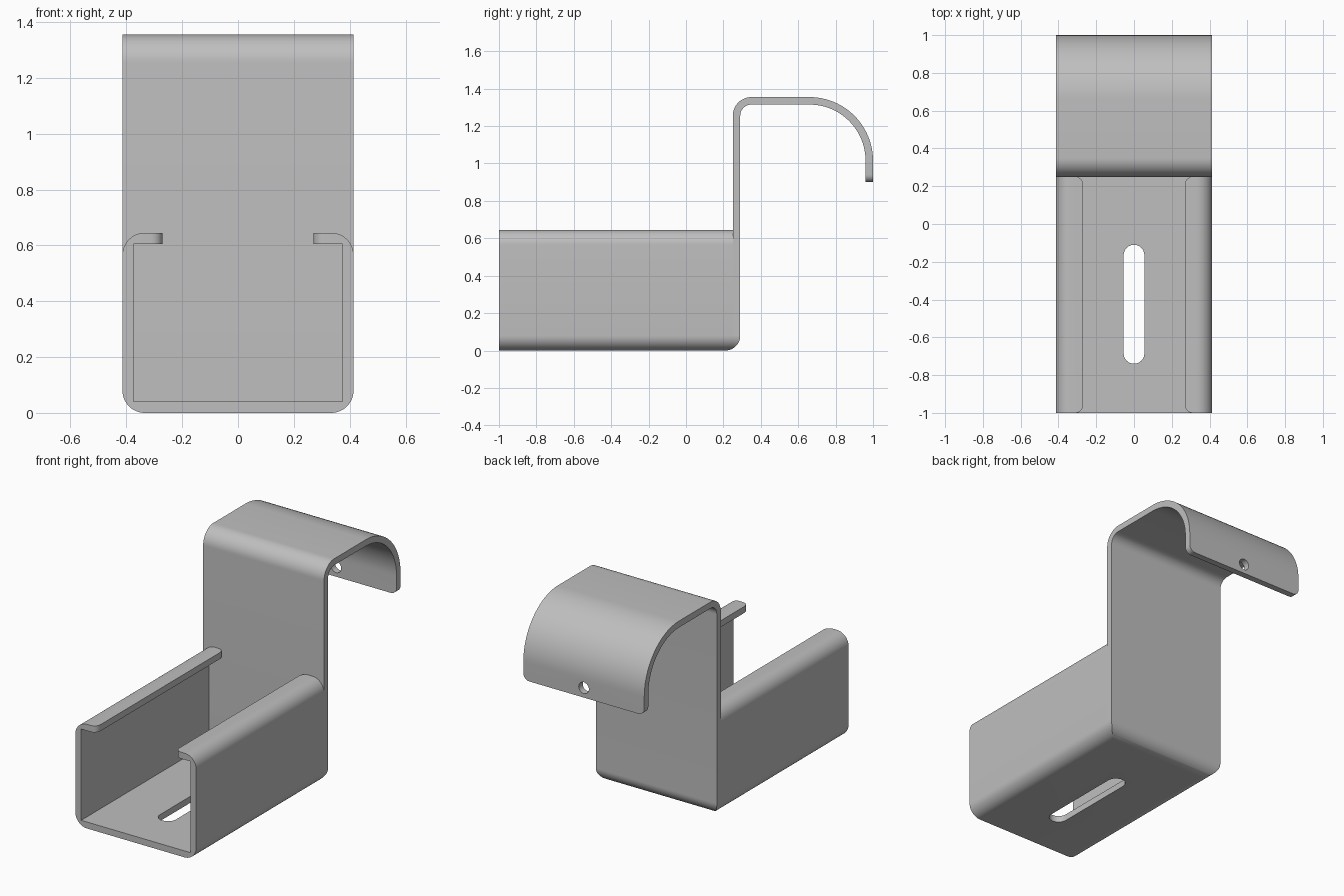
import bpy
import bmesh
from math import cos, sin, pi, radians
from mathutils import Vector

cube = bpy.data.objects.get("Cube")
if cube:
    bpy.data.objects.remove(cube, do_unlink=True)

W = 0.414        # half width
T = 0.04         # sheet thickness
BACK = 0.25      # front face of the upright
R = 0.08         # bottom bend radius
TOP = 0.645      # channel height
HOOK = 1.355     # hook height
TIP = 0.90       # lower end of the hook

steel = bpy.data.materials.new("grey steel")
steel.use_nodes = True
colour = (0.52, 0.52, 0.52, 1)
steel.diffuse_color = colour
steel.node_tree.nodes["Principled BSDF"].inputs["Base Color"].default_value = colour


def arc(cx, cy, r, a, b, n=12):
    """Points on an arc from angle a to b, in degrees."""
    angles = [radians(a + (b - a) * i / n) for i in range(n + 1)]
    return [(cx + r * cos(t), cy + r * sin(t)) for t in angles]


def extrude(name, points, place, direction, rounded=None, radius=0.04):
    """Extrude a flat profile; optionally round the edges picked by a rule."""
    bm = bmesh.new()
    face = bm.faces.new([bm.verts.new(place(a, b)) for a, b in points])
    result = bmesh.ops.extrude_face_region(bm, geom=[face], use_keep_orig=True)
    moved = [v for v in result["geom"] if isinstance(v, bmesh.types.BMVert)]
    bmesh.ops.translate(bm, verts=moved, vec=Vector(direction))
    bmesh.ops.recalc_face_normals(bm, faces=bm.faces)
    if rounded:
        edges = [e for e in bm.edges if rounded(*[v.co for v in e.verts])]
        bmesh.ops.bevel(bm, geom=edges, offset=radius, offset_type='OFFSET',
                        segments=6, profile=0.5, affect='EDGES')
    mesh = bpy.data.meshes.new(name)
    bm.to_mesh(mesh)
    bm.free()
    mesh.materials.append(steel)
    obj = bpy.data.objects.new(name, mesh)
    bpy.context.collection.objects.link(obj)
    return obj


def boolean(obj, cutter, operation):
    """Apply a boolean and discard the cutter."""
    cutter.hide_render = True
    mod = obj.modifiers.new("cut", 'BOOLEAN')
    mod.operation = operation
    mod.solver = 'EXACT'
    mod.object = cutter
    bpy.context.view_layer.objects.active = obj
    bpy.ops.object.modifier_apply(modifier=mod.name)
    bpy.data.objects.remove(cutter, do_unlink=True)


def mirrored(half):
    return half + [(-x, z) for x, z in reversed(half)]


# Channel: floor, two walls and inward lips
lip = 0.27
half = [(lip, TOP - T), (W - T, TOP - T), (W - T, T)]
inside = mirrored(half)
outside = mirrored(arc(W - R, R, R, -90, 0) + arc(W - R, TOP - R, R, 0, 90) + [(lip, TOP)])
count = len(outside) // 2
right, left = outside[:count], outside[count:]
channel = extrude(
    "channel", right + inside + left,
    lambda x, z: (x, -1, z), (0, 1 + BACK, 0),
    lambda p, q: abs(p.z - q.z) > 0.01 and abs(abs(p.x) - lip) < 0.001
    and abs(abs(q.x) - lip) < 0.001)

# Bend at the rear of the floor
bend = [(-1.1, 0)] + arc(BACK + T - R, R, R, -90, 0) + [(BACK + T, 1), (-1.1, 1)]
boolean(channel, extrude("bend_cutter", bend, lambda y, z: (-0.6, y, z), (1.2, 0, 0)),
        'INTERSECT')

# Slot through the floor
slot = arc(0, -0.165, 0.055, 0, 180) + arc(0, -0.685, 0.055, 180, 360)
boolean(channel, extrude("slot_cutter", slot, lambda x, y: (x, y, -0.1), (0, 0, 0.3)),
        'DIFFERENCE')

# Upright and hook, one bent strip
small, big = 0.10, 0.34
cy, hy = BACK + small, 1 - big
low = R - (R * R - (R - T) ** 2) ** 0.5
strip = ([(BACK, low)]
         + arc(cy, HOOK - small, small, 180, 90)
         + arc(hy, HOOK - big, big, 90, 0, 24)
         + [(1, TIP), (1 - T, TIP)]
         + arc(hy, HOOK - big, big - T, 0, 90, 24)
         + arc(cy, HOOK - small, small - T, 90, 180)
         + [p for p in reversed(arc(BACK + T - R, R, R, -60, 0))])
hook = extrude(
    "upright_hook", strip, lambda y, z: (-W, y, z), (2 * W, 0, 0),
    lambda p, q: abs(p.z - TIP) < 0.001 and abs(q.z - TIP) < 0.001
    and abs(p.x - q.x) < 0.001)

# Rounded lower corners of the upright
envelope = mirrored(arc(W - R, R, R, -90, 0) + [(W, R + 0.001), (W + 0.1, R + 0.001), (W + 0.1, 2)])
boolean(hook, extrude("corner_cutter", envelope, lambda x, z: (x, 0, z), (0, 1.5, 0)),
        'INTERSECT')

# Screw hole near the hook tip
hole = arc(0, 0.96, 0.035, 0, 345, 23)
boolean(hook, extrude("hole_cutter", hole, lambda x, z: (x, 0.8, z), (0, 0.4, 0)),
        'DIFFERENCE')

# Smooth bends, sharp sheet edges
for obj in (channel, hook):
    bpy.ops.object.select_all(action='DESELECT')
    obj.select_set(True)
    bpy.context.view_layer.objects.active = obj
    bpy.ops.object.shade_smooth_by_angle(angle=radians(30))
